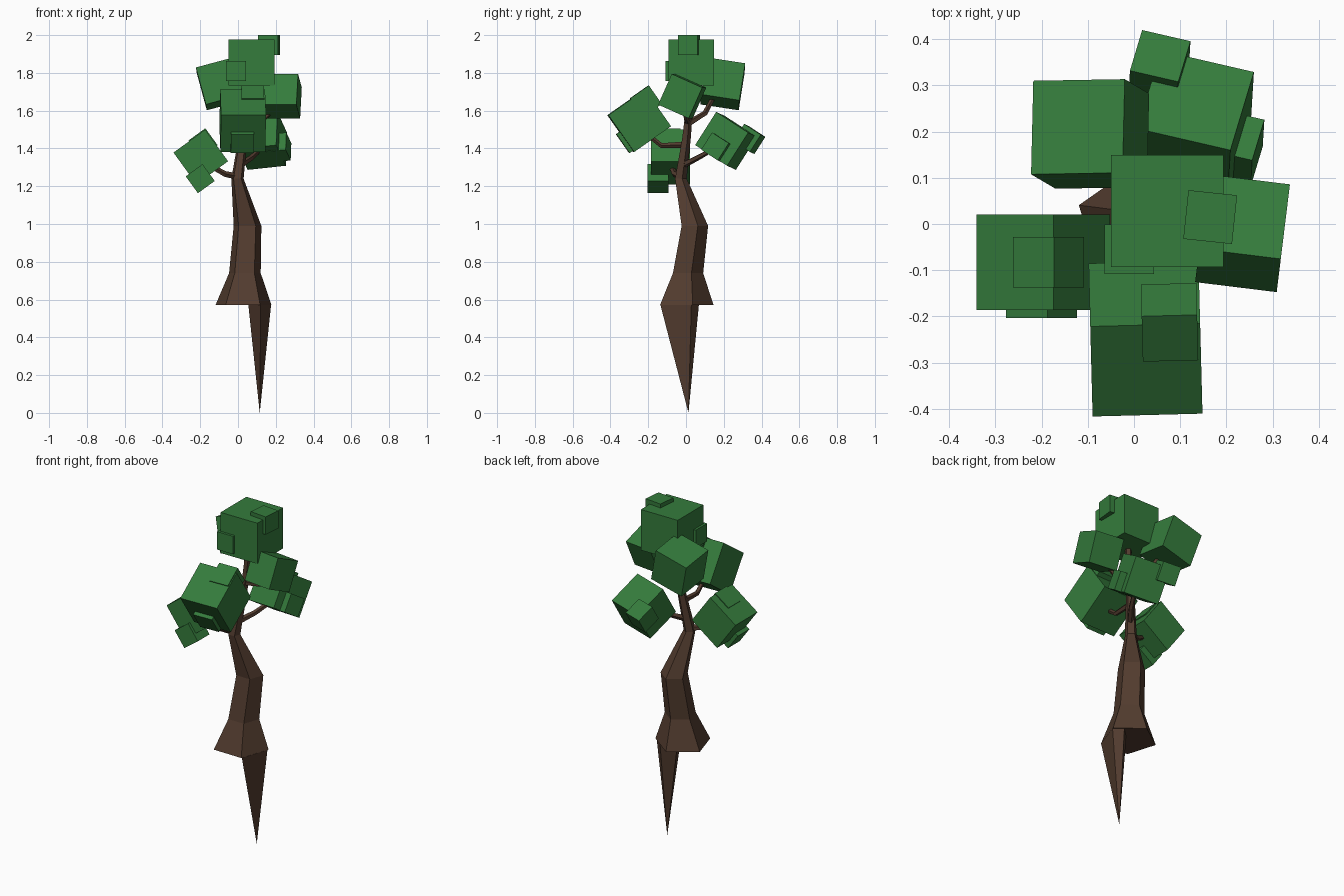
import bpy, bmesh
from math import radians, cos, sin, tau
from mathutils import Vector, Euler

if "Cube" in bpy.data.objects:
    bpy.data.objects.remove(bpy.data.objects["Cube"])


def material(name, rgb):
    m = bpy.data.materials.new(name)
    m.diffuse_color = (*rgb, 1)
    m.use_nodes = True
    m.node_tree.nodes["Principled BSDF"].inputs["Base Color"].default_value = m.diffuse_color
    return m


BARK = material("bark", (0.085, 0.045, 0.028))
LEAF = material("leaf", (0.035, 0.2, 0.045))


def add_object(name, bm, mat):
    bmesh.ops.recalc_face_normals(bm, faces=bm.faces)
    me = bpy.data.meshes.new(name)
    bm.to_mesh(me)
    bm.free()
    me.materials.append(mat)
    ob = bpy.data.objects.new(name, me)
    bpy.context.collection.objects.link(ob)
    return ob


def tube(name, path, sides=5, turn=0.0, level=False):
    """Loft through (x, y, z, radius) stations; level keeps rings horizontal."""
    bm = bmesh.new()
    pts = [Vector(p[:3]) for p in path]
    rings = []
    for i, p in enumerate(path):
        d = pts[min(i + 1, len(pts) - 1)] - pts[max(i - 1, 0)]
        if level:
            d = Vector((0, 0, 1))
            q = Euler((0, 0, 0)).to_quaternion()
        else:
            q = d.to_track_quat('Z', 'Y')
        rings.append([bm.verts.new(pts[i] + q @ Vector((
            p[3] * cos(radians(turn) + tau * k / sides),
            p[3] * sin(radians(turn) + tau * k / sides), 0))) for k in range(sides)])
    for a, b in zip(rings, rings[1:]):
        for k in range(sides):
            j = (k + 1) % sides
            bm.faces.new((a[k], a[j], b[j], b[k]))
    bm.faces.new(rings[0])
    bm.faces.new(rings[-1])
    return add_object(name, bm, BARK)


def leaf_cube(name, centre, size, rot=(0, 0, 0)):
    bm = bmesh.new()
    bmesh.ops.create_cube(bm, size=size)
    ob = add_object(name, bm, LEAF)
    ob.location = centre
    ob.rotation_euler = [radians(r) for r in rot]
    return ob


# Five-sided trunk, flared at the base
tube("trunk", [(0.028, -0.01, 0.57, 0.156), (0.036, 0.003, 0.74, 0.088),
               (0.05, 0.04, 0.99, 0.077), (-0.003, -0.03, 1.24, 0.034),
               (0.025, 0.0, 1.45, 0.025), (0.045, 0.015, 1.6, 0.021),
               (0.06, 0.02, 1.76, 0.018)], turn=17, level=True)

# Pointed root under the right side of the trunk
bm = bmesh.new()
top = [bm.verts.new((x, y, 0.57)) for x, y in
       ((0.12, -0.135), (0.175, 0.028), (0.125, 0.068), (0.055, 0.0))]
tip = bm.verts.new((0.115, 0.013, 0))
bm.faces.new(top)
for k in range(4):
    bm.faces.new((top[k], top[(k + 1) % 4], tip))
add_object("root_spike", bm, BARK)

# Branches reaching into the leaf clusters
branches = {
    "left_branch": [(0, -0.03, 1.25, .018), (-0.07, -0.06, 1.265, .016), (-0.15, -0.08, 1.31, .013)],
    "front_branch": [(0.02, -0.01, 1.42, .017), (0.02, -0.13, 1.415, .014), (0.02, -0.2, 1.47, .012)],
    "back_right_branch": [(0.01, -0.02, 1.31, .018), (0.07, 0.06, 1.35, .015), (0.12, 0.15, 1.4, .012)],
    "right_branch": [(0.035, 0.01, 1.54, .016), (0.14, 0.0, 1.56, .013), (0.22, -0.01, 1.64, .012)],
    "back_left_branch": [(0.035, 0.01, 1.53, .018), (-0.01, 0.1, 1.585, .015), (-0.06, 0.15, 1.68, .012)],
}
for name, path in branches.items():
    tube(name, path)

# Leaf clusters: big cube, then smaller cubes poking out of it
clusters = {
    "top": ((0, 0, 0), [((0.072, 0.028, 1.855), 0.243),
                        ((-0.01, -0.055, 1.81), 0.107)]),
    "left": ((0, -36, 0), [((-0.197, -0.083, 1.355), 0.207),
                           ((-0.2, -0.148, 1.24), 0.11),
                           ((-0.185, -0.083, 1.43), 0.11)]),
    "front": ((35, 0, 1.5), [((0.025, -0.248, 1.547), 0.238),
                             ((0.077, -0.213, 1.65), 0.12),
                             ((0.022, -0.285, 1.46), 0.122)]),
    "right": ((-24, 0, -7), [((0.235, -0.02, 1.677), 0.178)]),
    "back_left": ((-9, -15, 1), [((-0.095, 0.195, 1.742), 0.205)]),
    "back_right": ((-32, -6, -13), [((0.13, 0.212, 1.44), 0.208),
                                    ((0.055, 0.335, 1.45), 0.108),
                                    ((0.215, 0.165, 1.405), 0.108)]),
}
for name, (rot, cubes) in clusters.items():
    for i, (centre, size) in enumerate(cubes):
        leaf_cube(f"{name}_leaves" + (f"_small_{i}" if i else ""), centre, size, rot)
leaf_cube("top_leaves_cap", (0.165, 0.015, 1.947), 0.106, (0, 0, -6))
